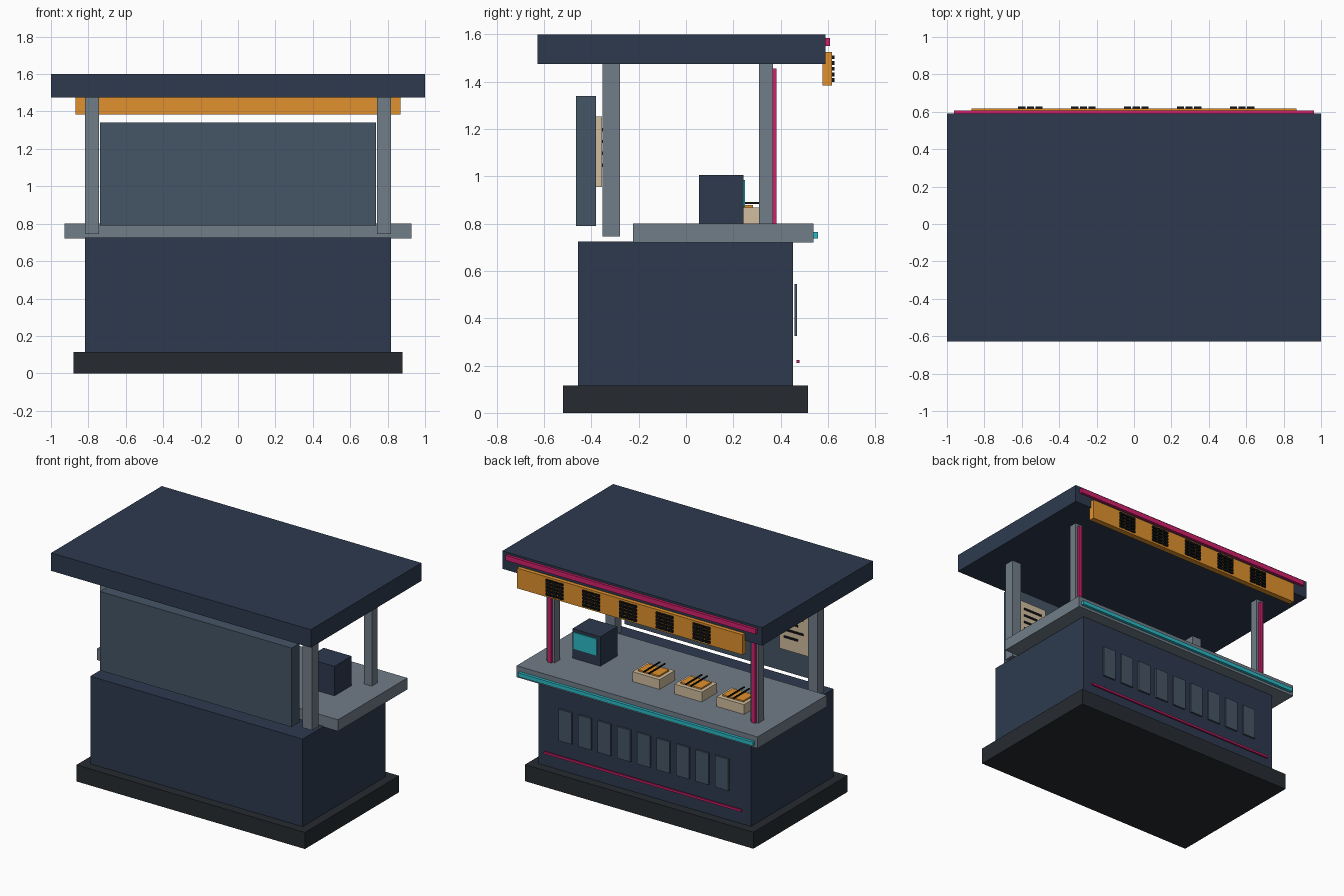
import bpy, bmesh
from mathutils import Vector

if "Cube" in bpy.data.objects:
    bpy.data.objects.remove(bpy.data.objects["Cube"])


def material(name, hex_code):
    srgb = [int(hex_code[i:i + 2], 16) / 255 for i in (0, 2, 4)]
    lin = [c / 12.92 if c <= 0.04045 else ((c + 0.055) / 1.055) ** 2.4 for c in srgb]
    m = bpy.data.materials.new(name)
    m.diffuse_color = (*lin, 1)
    m.use_nodes = True
    m.node_tree.nodes["Principled BSDF"].inputs["Base Color"].default_value = m.diffuse_color
    return m


NAVY = material("navy", "2D3A4F")
DARK = material("charcoal", "262B30")
METAL = material("metal", "717D89")
SLATE = material("slate", "455565")
PINK = material("pink_glow", "D0206C")
CYAN = material("cyan_glow", "2ABAC6")
ORANGE = material("orange", "E0912D")
TAN = material("tan", "D0BD9F")
BLACK = material("black", "121416")


def boxes(name, mat, spans):
    """One object from boxes, each given as (x0, x1, y0, y1, z0, z1)."""
    bm = bmesh.new()
    for x0, x1, y0, y1, z0, z1 in spans:
        lo, hi = Vector((x0, y0, z0)), Vector((x1, y1, z1))
        verts = bmesh.ops.create_cube(bm, size=1)["verts"]
        bmesh.ops.scale(bm, vec=hi - lo, verts=verts)
        bmesh.ops.translate(bm, vec=(lo + hi) / 2, verts=verts)
    mesh = bpy.data.meshes.new(name)
    bm.to_mesh(mesh)
    bm.free()
    mesh.materials.append(mat)
    obj = bpy.data.objects.new(name, mesh)
    bpy.context.collection.objects.link(obj)
    return obj


# Main stall body
boxes("plinth", DARK, [(-0.88, 0.88, -0.52, 0.515, 0, 0.115)])
boxes("stall_body", NAVY, [(-0.818, 0.818, -0.457, 0.453, 0.115, 0.725)])
boxes("counter_top", METAL, [(-0.928, 0.928, -0.225, 0.538, 0.72, 0.80)])
boxes("roof", NAVY, [(-1, 1, -0.627, 0.59, 1.475, 1.6)])
boxes("back_panel", SLATE, [(-0.738, 0.738, -0.465, -0.38, 0.79, 1.34)])

# Posts and their light strips, one pair per side
for side, s in (("left", -1), ("right", 1)):
    def across(c, w):
        return s * c - w / 2, s * c + w / 2
    boxes(f"back_post_{side}", METAL, [(*across(0.78, 0.075), -0.353, -0.28, 0.745, 1.475)])
    boxes(f"counter_post_{side}", METAL, [(*across(0.785, 0.06), 0.308, 0.368, 0.80, 1.475)])
    boxes(f"post_light_{side}", PINK, [(*across(0.785, 0.028), 0.368, 0.382, 0.80, 1.455)])

# Light strips along the serving side
boxes("roof_light", PINK, [(-0.963, 0.963, 0.588, 0.608, 1.55, 1.585)])
boxes("counter_light", CYAN, [(-0.905, 0.905, 0.537, 0.558, 0.738, 0.765)])
boxes("lower_light", PINK, [(-0.76, 0.76, 0.468, 0.48, 0.21, 0.224)])

# Vertical panels on the serving side
boxes("body_panels", SLATE, [(c - 0.05, c + 0.05, 0.458, 0.47, 0.325, 0.545)
                             for c in (0.151 * i for i in range(-4, 5))])

# Sign board with abstract clusters of blocks
boxes("sign_board", ORANGE, [(-0.868, 0.868, 0.577, 0.617, 1.385, 1.525)])
boxes("sign_blocks", BLACK, [(x - 0.019, x + 0.019, 0.615, 0.628, z - 0.008, z + 0.008)
                             for g in range(-2, 3) for c in (-1, 0, 1) for r in range(-2, 3)
                             for x, z in [(0.012 + 0.283 * g + 0.046 * c, 1.455 + 0.024 * r)]])

# Menu boards on the back panel with plain ruled bars
for i, c in enumerate((-0.58, 0, 0.58)):
    boxes(f"menu_board_{i + 1}", TAN, [(c - 0.11, c + 0.11, -0.381, -0.355, 0.955, 1.252)])
    boxes(f"menu_bars_{i + 1}", BLACK,
          [(c + 0.075 - w, c + 0.075, -0.356, -0.349, z, z + 0.014)
           for w, z in ((0.15, 1.19), (0.11, 1.14), (0.15, 1.09), (0.11, 1.04))])

# Till with screen
boxes("till", NAVY, [(0.49, 0.705, 0.055, 0.243, 0.80, 1.005)])
boxes("till_screen", CYAN, [(0.515, 0.69, 0.24, 0.25, 0.87, 0.985)])

# Food trays with sticks
for i in range(3):
    c = 0.09 - 0.325 * i
    boxes(f"food_tray_{i + 1}", TAN, [(c - 0.105, c + 0.105, 0.145, 0.312, 0.80, 0.868)])
    boxes(f"food_{i + 1}", ORANGE, [(c - 0.08, c + 0.08, 0.172, 0.283, 0.865, 0.878)])
    boxes(f"food_sticks_{i + 1}", BLACK,
          [(c + d - 0.004, c + d + 0.004, 0.13, 0.312, 0.884, 0.892) for d in (-0.02, 0.02)])
